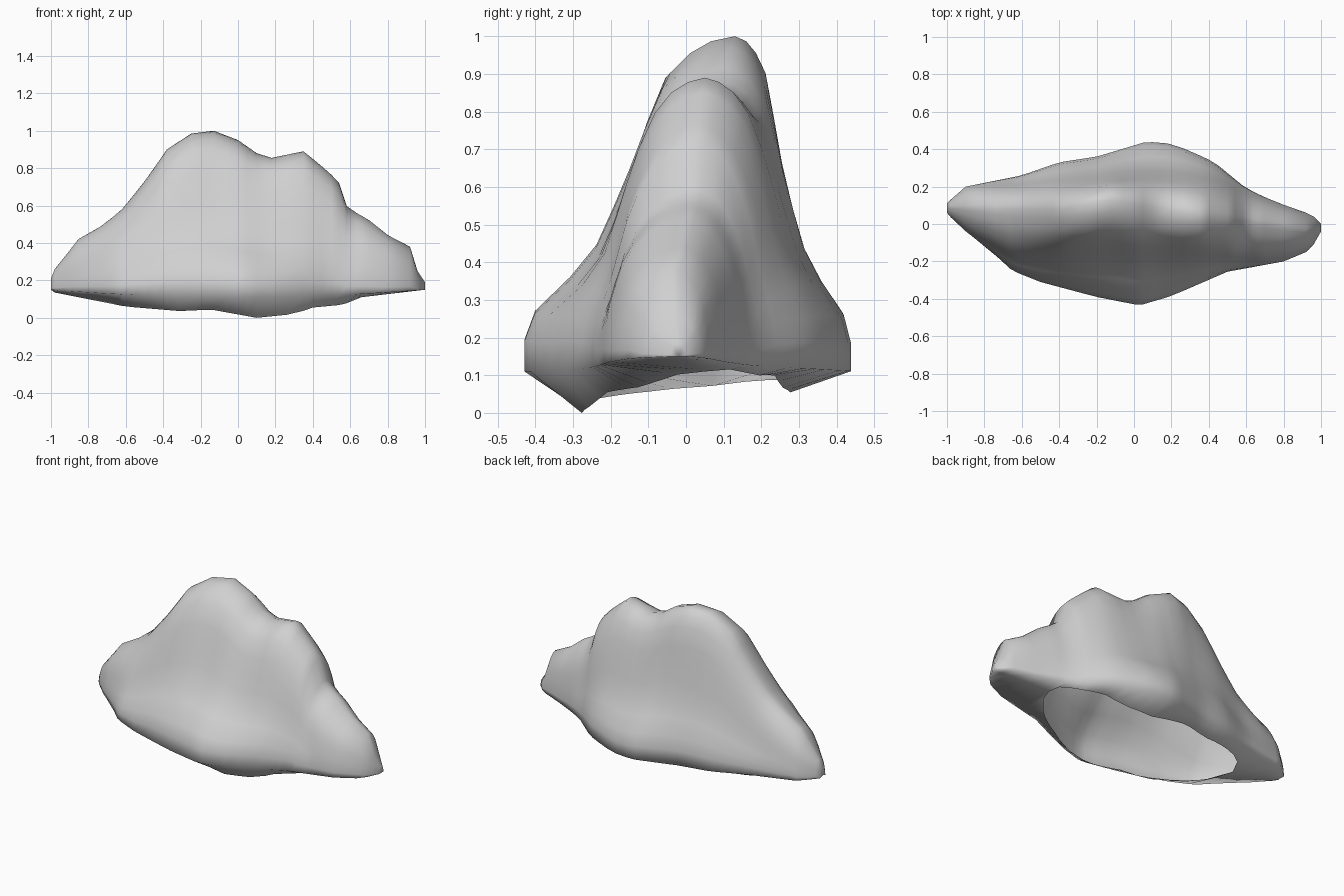
import bpy
import bmesh
import math

cube = bpy.data.objects.get("Cube")
if cube:
    bpy.data.objects.remove(cube, do_unlink=True)

# Contours along the length of the boulder, as (x, value)
CREST = [(-1, .21), (-.98, .26), (-.9, .36), (-.86, .42), (-.73, .49), (-.62, .58),
         (-.5, .73), (-.38, .9), (-.25, .985), (-.13, 1), (0, .95), (.1, .88),
         (.18, .855), (.35, .89), (.45, .81), (.54, .73), (.58, .59), (.7, .525),
         (.8, .44), (.92, .38), (.96, .25), (1, .19)]
RIDGE = [(-1, .09), (-.6, .08), (-.38, .08), (-.13, .13), (.1, .09), (.35, .05),
         (.6, .02), (.92, -.03), (1, -.02)]
FRONT = [(-1, .06), (-.95, 0), (-.77, -.14), (-.65, -.25), (-.5, -.31), (-.2, -.39),
         (.03, -.435), (.2, -.385), (.5, -.255), (.8, -.2), (.92, -.15), (.97, -.1), (1, -.04)]
BACK = [(-1, .11), (-.97, .14), (-.9, .2), (-.6, .26), (-.4, .33), (-.2, .36), (.05, .435),
        (.15, .44), (.28, .4), (.43, .33), (.6, .19), (.75, .12), (.95, .05), (1, 0)]
BASE = [(-1, .16), (-.98, .135), (-.6, .06), (-.3, .035), (-.15, .045), (.1, 0),
        (.3, .02), (.4, .055), (.56, .07), (.66, .11), (1, .15)]
# Centre line of the underside opening
HOLE = [(-1, .08), (-.66, .07), (-.3, 0), (.3, 0), (.66, .05), (1, -.02)]

# Slope of the flanks, as (height, spread): a steep core on a bulging foot,
# and a fuller, rounder shape for the two ends
CORE = [(0, 1), (.1, 1), (.19, .96), (.3, .77), (.4, .64), (.64, .48), (.76, .41),
        (.89, .32), (.95, .22), (.985, .12), (1, 0)]
ENDS = [(0, 1), (.2, 1), (.4, .94), (.7, .78), (.9, .46), (.97, .23), (1, 0)]
LEVELS = [0, .1, .19, .3, .4, .52, .64, .76, .89, .95, .985]
HOLE_LENGTH, HOLE_WIDTH = .66, .28


def along(curve, x):
    """Value of a contour at x."""
    for (x0, v0), (x1, v1) in zip(curve, curve[1:]):
        if x <= x1:
            return v0 + (v1 - v0) * (x - x0) / (x1 - x0)
    return curve[-1][1]


def section(x):
    """One slice, from the front rim over the ridge to the back rim."""
    top, ridge, base = along(CREST, x), along(RIDGE, x), along(BASE, x)
    front, back, middle = along(FRONT, x), along(BACK, x), along(HOLE, x)
    crease = .11 + .04 * x * x
    fullness = min(1, (x / (.7 if x > 0 else .85)) ** 2)
    half = HOLE_WIDTH * math.sqrt(max(0, 1 - (x / HOLE_LENGTH) ** 2))

    def flank(edge):
        points = []
        for t in LEVELS:
            spread = along(CORE, t) * (1 - fullness) + along(ENDS, t) * fullness
            points.append((x, ridge + (edge - ridge) * spread, crease + (top - crease) * t))
        return points

    front_rim = (x, middle - half, base)
    back_rim = (x, middle + half, base + .055 * half / HOLE_WIDTH)
    return ([front_rim] + flank(front) + [(x, ridge, top)]
            + flank(back)[::-1] + [back_rim])


# Hollow boulder, open underneath
bm = bmesh.new()
stations = sorted({x for x, _ in CREST} | {-.66, -.56, -.44, -.32, -.19, -.06, .05, .26, .4, .5, .64, .66})
rows = [[bm.verts.new(p) for p in section(x)] for x in stations]
for a, b in zip(rows, rows[1:]):
    for i in range(len(a) - 1):
        bm.faces.new((a[i], b[i], b[i + 1], a[i + 1]))
for row in (rows[0], rows[-1]):
    bm.faces.new(row)
bmesh.ops.remove_doubles(bm, verts=bm.verts, dist=.002)

# Soften the flanks while leaving the open rim, foot and crest in place
inner = [v for v in bm.verts if not v.is_boundary and .2 < v.co.z < .84 and abs(v.co.x) < .9]
bmesh.ops.smooth_vert(bm, verts=inner, factor=.3, use_axis_x=True, use_axis_y=True, use_axis_z=True)
bmesh.ops.recalc_face_normals(bm, faces=bm.faces)

mesh = bpy.data.meshes.new("boulder")
bm.to_mesh(mesh)
bm.free()
mesh.shade_smooth()

# Plain stone colour
stone = bpy.data.materials.new("stone_grey")
stone.use_nodes = True
colour = (.63, .63, .63, 1)
stone.diffuse_color = colour
stone.node_tree.nodes["Principled BSDF"].inputs["Base Color"].default_value = colour
mesh.materials.append(stone)

boulder = bpy.data.objects.new("boulder", mesh)
bpy.context.scene.collection.objects.link(boulder)
